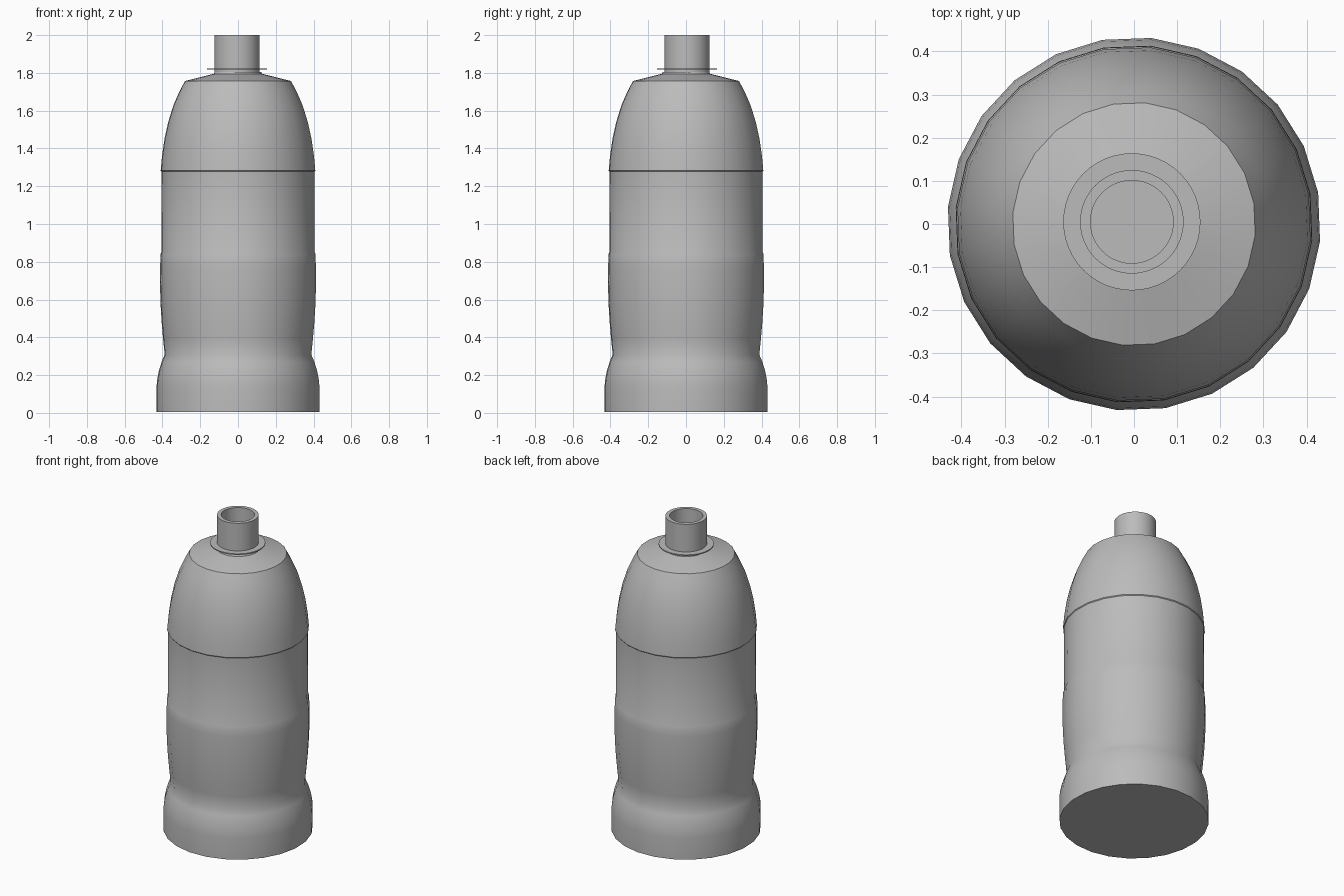
import bpy, bmesh, math

if "Cube" in bpy.data.objects:
    bpy.data.objects.remove(bpy.data.objects["Cube"])

grey = bpy.data.materials.new("plain_grey")
grey.diffuse_color = (0.5, 0.5, 0.5, 1)
grey.use_nodes = True
grey.node_tree.nodes["Principled BSDF"].inputs["Base Color"].default_value = grey.diffuse_color


def lathe(name, profile, sides, turn=0.0, centre=(0, 0), closed=False, angle=30):
    """Spin (radius, height) points round z; a zero radius closes an end."""
    bm = bmesh.new()
    rings = []
    for r, z in profile:
        if r == 0:
            rings.append([bm.verts.new((centre[0], centre[1], z))] * sides)
            continue
        rings.append([bm.verts.new((centre[0] + r * math.cos(turn + math.tau * i / sides),
                                    centre[1] + r * math.sin(turn + math.tau * i / sides), z))
                      for i in range(sides)])
    if closed:
        rings.append(rings[0])
    for a, b in zip(rings, rings[1:]):
        for i in range(sides):
            j = (i + 1) % sides
            quad = list(dict.fromkeys([a[i], a[j], b[j], b[i]]))
            bm.faces.new(quad)
    bmesh.ops.recalc_face_normals(bm, faces=bm.faces)
    mesh = bpy.data.meshes.new(name)
    bm.to_mesh(mesh)
    bm.free()
    obj = bpy.data.objects.new(name, mesh)
    bpy.context.collection.objects.link(obj)
    mesh.materials.append(grey)
    mesh.shade_smooth()
    mesh.set_sharp_from_angle(angle=math.radians(angle))
    return obj


SIDES, TURN = 24, math.radians(-5.3)

# Bottle shell: flared base, bulged lower body, label band, tapering shoulder, cap slope
lathe("bottle_body", [
    (0, 0.005), (0.432, 0.005), (0.433, 0.14), (0.429, 0.18), (0.420, 0.225),
    (0.406, 0.27), (0.390, 0.308),
    (0.398, 0.39), (0.406, 0.48), (0.412, 0.58), (0.415, 0.69), (0.414, 0.78), (0.411, 0.843),
    (0.406, 0.855), (0.407, 1.277),
    (0.411, 1.282), (0.404, 1.36), (0.391, 1.45), (0.371, 1.54), (0.343, 1.63),
    (0.312, 1.70), (0.282, 1.757),
    (0.128, 1.795), (0.124, 1.806), (0, 1.806)], SIDES, TURN)

# Open neck tube and thin collar
NECK = (-0.005, 0.005)
lathe("neck", [(0.096, 1.80), (0.120, 1.80), (0.120, 2.0), (0.096, 2.0)],
      48, centre=NECK, closed=True)
lathe("neck_collar", [(0.115, 1.817), (0.159, 1.817), (0.159, 1.824), (0.115, 1.824)],
      48, centre=NECK, closed=True)
